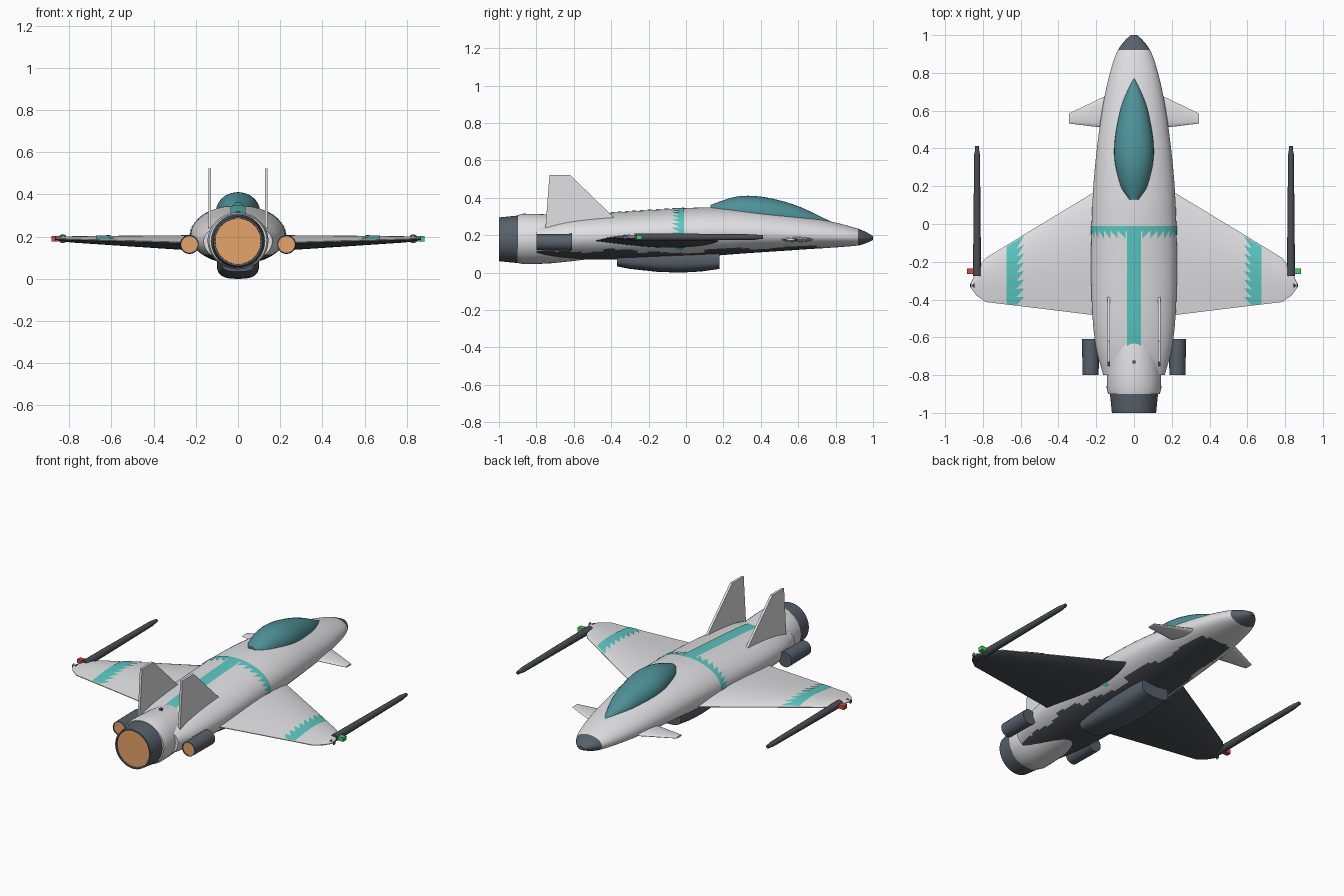
import bpy, bmesh, math, random
from mathutils import Vector

random.seed(4)
if "Cube" in bpy.data.objects:
    bpy.data.objects.remove(bpy.data.objects["Cube"])


def material(name, r, g, b):
    m = bpy.data.materials.new(name)
    m.use_nodes = True
    m.diffuse_color = (r, g, b, 1)
    m.node_tree.nodes["Principled BSDF"].inputs["Base Color"].default_value = (r, g, b, 1)
    return m


WHITE = material("hull white", .75, .75, .77)
DARK = material("underside charcoal", .075, .082, .095)
SLATE = material("slate grey", .095, .117, .143)
GUN = material("gun metal", .07, .077, .09)
TEAL = material("teal paint", .1, .58, .54)
GLASS = material("canopy teal glass", .075, .285, .315)
ORANGE = material("engine orange", .8, .37, .14)
RED = material("red light", .68, .07, .05)
GREEN = material("green light", .06, .62, .16)


def finish(name, bm, mats, rule=None, angle=35):
    """Turn a bmesh into a shaded object; rule picks the material of a face."""
    if rule:
        for f in bm.faces:
            f.material_index = rule(f)
    me = bpy.data.meshes.new(name)
    bm.to_mesh(me)
    bm.free()
    ob = bpy.data.objects.new(name, me)
    bpy.context.collection.objects.link(ob)
    for m in mats:
        me.materials.append(m)
    bpy.ops.object.select_all(action="DESELECT")
    ob.select_set(True)
    bpy.context.view_layer.objects.active = ob
    bpy.ops.object.shade_smooth_by_angle(angle=math.radians(angle))


def loft(name, rings, mats, rule=None, angle=35):
    """Skin closed rings and cap both ends."""
    bm = bmesh.new()
    vs = [[bm.verts.new(p) for p in ring] for ring in rings]
    n = len(vs[0])
    for a, b in zip(vs, vs[1:]):
        for i in range(n):
            j = (i + 1) % n
            bm.faces.new((a[i], a[j], b[j], b[i]))
    bm.faces.new(vs[0])
    bm.faces.new(vs[-1])
    bmesh.ops.recalc_face_normals(bm, faces=bm.faces)
    finish(name, bm, mats, rule, angle)


def patch(name, rows, mat):
    """Thin painted sheet from rows of points, facing away from the hull axis."""
    bm = bmesh.new()
    vs = [[bm.verts.new(p) for p in row] for row in rows]
    for a, b in zip(vs, vs[1:]):
        for i in range(len(a) - 1):
            f = bm.faces.new((a[i], a[i + 1], b[i + 1], b[i]))
            f.normal_update()
            c = f.calc_center_median()
            if f.normal.x * c.x + f.normal.z * (c.z - .1) < 0:
                f.normal_flip()
    finish(name, bm, [mat])


def curve(table, y):
    """Smooth value at y through (y, value) pairs in rising order."""
    n = len(table)
    k = max(i for i in range(n - 1) if i == 0 or table[i][0] <= y)
    slope = lambda i: ((table[min(i + 1, n - 1)][1] - table[max(i - 1, 0)][1])
                       / (table[min(i + 1, n - 1)][0] - table[max(i - 1, 0)][0]))
    (y0, a), (y1, b) = table[k], table[k + 1]
    h = y1 - y0
    t = (y - y0) / h
    return (a * (1 + 2 * t) * (1 - t) ** 2 + b * t * t * (3 - 2 * t)
            + h * slope(k) * t * (1 - t) ** 2 + h * slope(k + 1) * t * t * (t - 1))


def oval(x, y, z, rx, rz, n=32, power=1.0):
    out = []
    for i in range(n):
        c, s = math.cos(math.tau * i / n), math.sin(math.tau * i / n)
        out.append((x + rx * math.copysign(abs(c) ** power, c), y,
                    z + rz * math.copysign(abs(s) ** power, s)))
    return out


# Fuselage: oval sections along y
WIDTH = [(-.8, .163), (-.65, .202), (-.45, .222), (-.15, .227), (.2, .215), (.5, .184),
         (.7, .151), (.85, .113), (.92, .085), (.97, .05), (1, .016)]
TOP = [(-.8, .265), (-.62, .3), (-.4, .32), (0, .345), (.15, .348), (.4, .333),
       (.75, .278), (.92, .235), (.97, .213), (1, .195)]
BOTTOM = [(-.8, .072), (-.4, .07), (0, .08), (.3, .102), (.6, .122), (.92, .145), (.97, .16), (1, .175)]
MIDDLE = [(-.8, .18), (-.3, .205), (.2, .215), (.6, .2), (1, .185)]


def hull(y, t, lift=0):
    w, m = curve(WIDTH, y), curve(MIDDLE, y)
    h = curve(TOP, y) - m if math.sin(t) > 0 else m - curve(BOTTOM, y)
    return ((w + lift) * math.cos(t), y, m + (h + lift) * math.sin(t))


SEG = 96
jag = [random.uniform(-.09, .09) for _ in range(40)]


def hull_paint(f):
    c = f.calc_center_median()
    if c.y > .92:
        return 2
    m, b = curve(MIDDLE, c.y), curve(BOTTOM, c.y)
    edge = -.76 - .08 * max(0, c.y) + .28 * max(0, -c.y) + jag[int((c.y + .8) / .06)]
    return 1 if c.y < .72 and (c.z - m) / (m - b) < edge else 0


loft("fuselage", [[hull(-.8 + .02 * i, math.tau * k / SEG) for k in range(SEG)] for i in range(91)],
     [WHITE, DARK, SLATE], hull_paint)

# Painted spine stripe and saw-toothed band
rows = []
for i in range(31):
    y = -.645 + .0205 * i
    a = math.asin(.036 / curve(WIDTH, y))
    rows.append([hull(y, math.pi / 2 + a * (k / 3 - 1), .003) for k in range(7)])
patch("spine_stripe", rows, TEAL)
rows = []
TEETH = 24
for i in range(TEETH):
    for k in range(5):
        t = -.75 + (math.pi + 1.5) * (i + k / 4) / TEETH
        u = k / 4 if t < math.pi / 2 else 1 - k / 4
        end = -.033 - .043 * u
        rows.append([hull(-.01 + (end + .01) * j / 3, t, .003) for j in range(4)])
patch("saw_tooth_band", rows, TEAL)

# Canopy
CAN_W = [(.13, .03), (.2, .072), (.38, .105), (.6, .074), (.72, .03), (.77, .004)]
CAN_T = [(.13, .362), (.25, .402), (.34, .411), (.46, .396), (.6, .355), (.77, .276)]
CAN_M = [(.13, .33), (.35, .32), (.6, .292), (.77, .265)]
loft("canopy", [oval(0, y, curve(CAN_M, y), curve(CAN_W, y), curve(CAN_T, y) - curve(CAN_M, y))
                for y in [.13 + .64 * i / 32 for i in range(33)]], [GLASS])

# Belly pod
POD = [(-.37, .075, .034), (-.3, .085, .02), (-.15, .097, .004), (-.03, .1, 0), (.08, .098, .006), (.18, .092, .02)]
loft("belly_pod", [oval(0, y, .07, w, .07 - b, 32, .7) for y, w, b in POD], [SLATE])

# Tail section and main engine nozzle
TAIL = [(-.5, .105), (-.62, .12), (-.72, .13), (-.8, .134), (-.87, .135), (-.9, .128)]
loft("tail_section", [oval(0, y, .18, r * 1.07, r, 40) for y, r in TAIL], [WHITE])


def nozzle(name, x, z, profile, n):
    """Tube whose last cap is the glowing disc."""
    y_end = profile[-1][0]
    loft(name, [oval(x, y, z, r, r, n) for y, r in profile], [SLATE, ORANGE],
         lambda f: int(len(f.verts) > 4 and f.calc_center_median().y < y_end + .001))


def box(name, center, size, mat):
    bm = bmesh.new()
    bmesh.ops.create_cube(bm, size=1)
    for v in bm.verts:
        v.co = Vector(center) + Vector([a * b for a, b in zip(v.co, size)])
    finish(name, bm, [mat])


nozzle("main_nozzle", 0, .178, [(-.88, .127), (-.9, .127), (-1, .117), (-1, .109), (-.993, .108)], 40)
box("tail_sensor", (0, -.73, .313), (.016, .016, .016), SLATE)

# Wing shape: span station, leading edge, trailing edge, height, half thickness
WING = [(.12, .223, -.496, .17, .037), (.225, .16, -.481, .171, .034), (.5, -.006, -.447, .179, .024),
        (.785, -.18, -.413, .187, .013), (.835, -.245, -.378, .189, .009), (.862, -.31, -.34, .19, .003)]


def wing_point(x, u, side):
    for a, b in zip(WING, WING[1:]):
        if x <= b[0]:
            break
    f = (x - a[0]) / (b[0] - a[0])
    le, te, z, h = [p + (q - p) * f for p, q in zip(a[1:], b[1:])]
    return x, le + (te - le) * u, z + side * (h * math.sin(math.pi * u ** .75) + .002)


for s, side in ((1, "left"), (-1, "right")):
    flip = lambda pts: [(s * x, y, z) for x, y, z in pts]

    # Wing with dark underside
    N = 20
    rings = [flip([wing_point(w[0], i / N, 1) for i in range(N + 1)]
                  + [wing_point(w[0], i / N, -1) for i in range(N, -1, -1)]) for w in WING]
    loft(side + "_wing", rings, [WHITE, DARK], lambda f: int(f.normal.z < -.1), 50)

    # Saw-toothed wing stripe
    rows = []
    for i in range(8):
        for k in range(4):
            u = .02 + .97 * (i + k / 3) / 8
            inner = .582 + .04 * k / 3
            row = [wing_point(inner + (.674 - inner) * j / 4, u, 1) for j in range(5)]
            rows.append(flip([(x, y, z + .003) for x, y, z in row]))
    patch(side + "_wing_stripe", rows, TEAL)

    # Canard with a square-cut tip
    rings = []
    for x, le, te, h in [(.1, .702, .502, .016), (.345, .585, .532, .005)]:
        rings.append([(s * x, (le + te) / 2 + (le - te) / 2 * math.cos(a), .177 + h * math.sin(a))
                      for a in [math.tau * i / 16 for i in range(16)]])
    loft(side + "_canard", rings, [WHITE], None, 50)

    # Upright fin
    fin = [(-.752, .23), (-.73, .522), (-.62, .522), (-.37, .28), (-.37, .23)]
    loft(side + "_fin", [[(s * x, y, z) for y, z in fin] for x in (.127, .141)], [WHITE])

    # Side thruster
    nozzle(side + "_thruster", s * .23, .163,
           [(-.61, .045), (-.8, .043), (-.8, .038), (-.796, .038)], 24)

    # Wing-tip cannon, tapered with a stepped muzzle
    gun = [(-.275, .021), (-.1, .02), (.1, .018), (.3, .016), (.37, .015), (.385, .012), (.412, .01)]
    loft(side + "_cannon", [oval(s * .831, y, .19, r, r, 14) for y, r in gun], [GUN])

    # Wing-tip light and spike
    box(side + "_light", (s * .868, -.25, .19), (.034, .03, .024), GREEN if s > 0 else RED)
    loft(side + "_tip_spike", [[(s * x, -.325 + r * math.cos(a), .19 + r * math.sin(a))
                                for a in [math.tau * i / 8 for i in range(8)]]
                               for x, r in ((.845, .014), (.861, .003), (.868, .013))], [SLATE])
